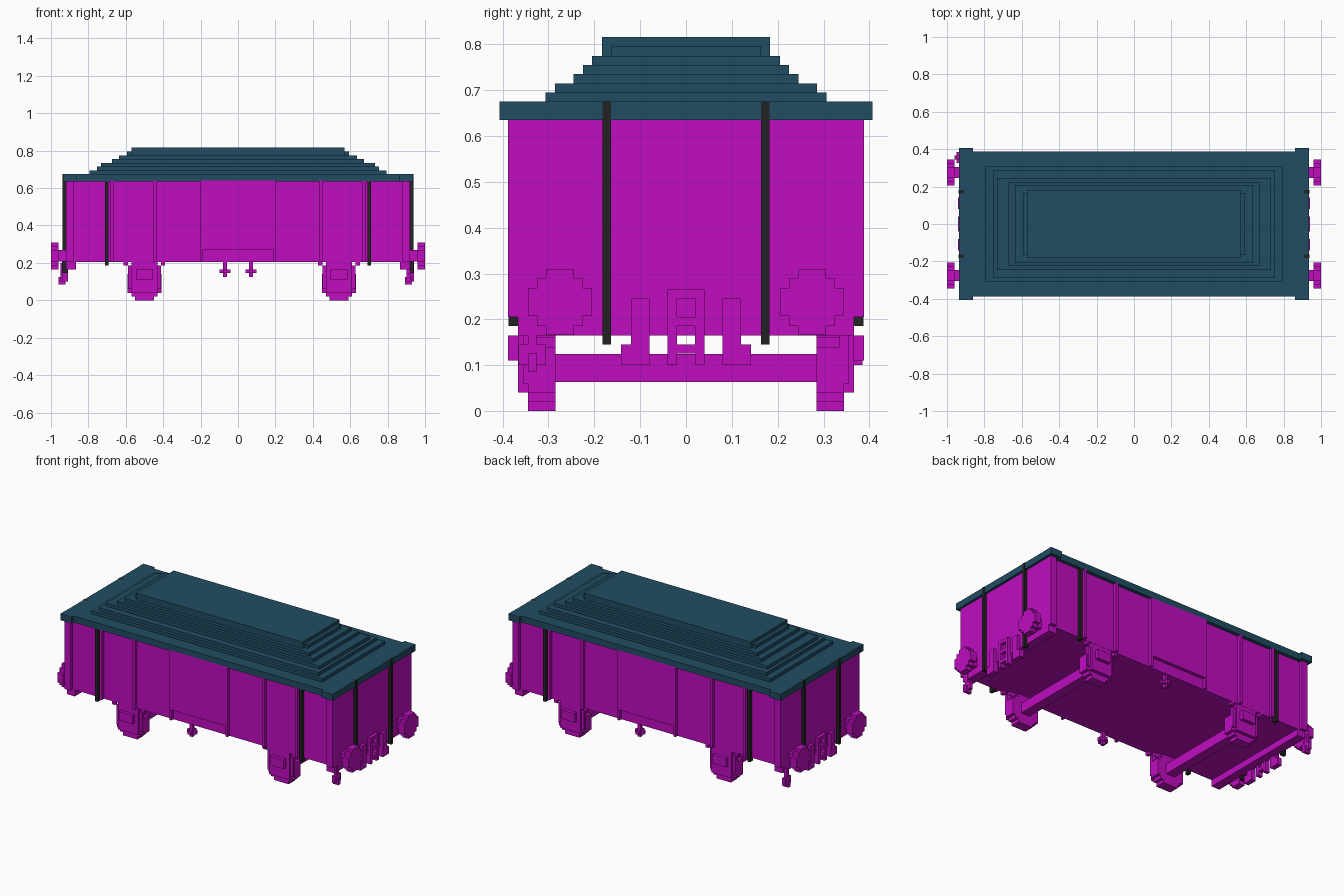
import bpy
import bmesh

default_cube = bpy.data.objects.get("Cube")
if default_cube:
    bpy.data.objects.remove(default_cube, do_unlink=True)


def make_material(name, colour):
    material = bpy.data.materials.new(name)
    material.use_nodes = True
    material.diffuse_color = (*colour, 1)
    shader = material.node_tree.nodes["Principled BSDF"]
    shader.inputs["Base Color"].default_value = (*colour, 1)
    shader.inputs["Roughness"].default_value = 0.8
    return material


magenta = make_material("magenta paint", (0.53, 0.004, 0.53))
teal = make_material("dark teal roof", (0.015, 0.075, 0.125))
black = make_material("black iron", (0.016, 0.016, 0.016))


def build(name, material, boxes, flips=((1, 1),)):
    """One object from boxes of (x range, y range, z range), repeated with x/y signs."""
    bm = bmesh.new()
    for flip_x, flip_y in flips:
        for xs, ys, zs in boxes:
            corners = [[bm.verts.new((x * flip_x, y * flip_y, z)) for y in ys for x in xs]
                       for z in zs]
            low, high = corners
            around = (0, 1, 3, 2)
            bm.faces.new([low[i] for i in around])
            bm.faces.new([high[i] for i in around])
            for i, j in zip(around, around[1:] + around[:1]):
                bm.faces.new((low[i], low[j], high[j], high[i]))
    bmesh.ops.recalc_face_normals(bm, faces=bm.faces[:])
    mesh = bpy.data.meshes.new(name)
    bm.to_mesh(mesh)
    bm.free()
    mesh.materials.append(material)
    obj = bpy.data.objects.new(name, mesh)
    bpy.context.collection.objects.link(obj)
    return obj


def both(half):
    return (-half, half)


def around(centre, half):
    return (centre - half, centre + half)


ENDS = ((1, 1), (-1, 1))
SIDES = ((1, 1), (1, -1))
CORNERS = ENDS + ((1, -1), (-1, -1))
TURNED = ((1, 1), (-1, -1))

WALL, RIB, END = 0.367, 0.388, 0.92
FLOOR, EAVES, ROOF = 0.205, 0.64, 0.675

# Body, end beams and ribs
build("body", magenta, [(both(END), both(WALL), (FLOOR, EAVES))])
build("end_beam", magenta, [((0.865, END), both(WALL), (0.165, FLOOR))], ENDS)
build("corner_post", magenta, [((0.88, END), (WALL, RIB), (FLOOR, EAVES))], CORNERS)
build("side_rib", magenta,
      [(around(x, 0.009), (WALL, RIB), (FLOOR, EAVES)) for x in (0.445, 0.672)], CORNERS)

# Side doors with a recessed lower panel
build("side_door", magenta,
      [(both(0.2), (WALL, RIB), (0.27, EAVES)),
       ((0.187, 0.2), (WALL, RIB), (FLOOR, 0.27)),
       ((-0.2, -0.187), (WALL, RIB), (FLOOR, 0.27))], SIDES)

# Black iron straps
build("side_strap", black, [(around(0.702, 0.009), (0.36, 0.387), (0.185, 0.65))], CORNERS)
build("end_strap", black, [((0.91, 0.938), around(0.173, 0.009), (0.145, ROOF))], CORNERS)

# Roof with stepped layers
build("roof_slab", teal, [(both(0.935), both(RIB), (0.635, ROOF))])
build("roof_corner", teal, [((0.86, 0.936), (0.37, 0.407), (0.635, ROOF))], CORNERS)
steps = [(0.795, 0.307), (0.754, 0.286), (0.733, 0.245), (0.674, 0.225), (0.635, 0.205)]
for number, (half_x, half_y) in enumerate(steps):
    base = ROOF + number * 0.02
    build("roof_step", teal, [(both(half_x), both(half_y), (base, base + 0.02))])
build("roof_top", teal, [(both(0.57), both(0.183), (0.775, 0.816)),
                         (both(0.594), both(0.162), (0.775, 0.796))])

# Buffers: a stem with a stepped round head
head = [(0.03, 0.072), (0.05, 0.052), (0.07, 0.03)]
build("buffer", magenta,
      [((0.96, 1), around(0.275, half_y), around(0.238, half_z)) for half_y, half_z in head]
      + [((0.91, 0.97), around(0.275, 0.03), around(0.238, 0.03))], CORNERS)

# Hoses and coupling on each end
build("end_hose", magenta,
      [((0.91, 0.94), (0.08, 0.12), (0.1, 0.245)),
       ((0.91, 0.94), (0.11, 0.142), (0.1, 0.145))], CORNERS)
coupling = [((0.91, 0.94), (0.02, 0.04), (0.1, 0.265)),
            ((0.91, 0.94), (-0.04, -0.02), (0.1, 0.265))]
coupling += [((0.91, 0.94), both(0.02), zs)
             for zs in ((0.245, 0.265), (0.185, 0.205), (0.125, 0.145))]
build("coupling", magenta, coupling, ENDS)

# Shunting step at two opposite corners
for name, x, y in (("front_step", 0.912, -0.335), ("back_step", -0.94, 0.355)):
    build(name, magenta,
          [(around(x, 0.01), around(y, 0.01), (0.085, 0.2)),
           (around(x, 0.019), around(y, 0.01), (0.085, 0.125)),
           (around(x, 0.01), around(y, 0.03), (0.1, 0.145))])

# Wheels, axle boxes, springs and axles
for name, x in (("rear", -0.5), ("lead", 0.54)):
    rim = [(0.05, (0, 0.18)), (0.07, (0.02, 0.16)), (0.09, (0.04, 0.14))]
    build(name + "_wheel", magenta,
          [(around(x, half), (0.285, 0.345), zs) for half, zs in rim], SIDES)
    build(name + "_axle_box", magenta,
          [(around(x, 0.07), (0.345, 0.366), (0.04, 0.185)),
           (around(x, 0.088), (0.335, 0.355), (0.06, 0.185)),
           (around(x, 0.045), (0.36, RIB), (0.11, 0.165))], SIDES)
    build(name + "_spring", magenta,
          [(around(x, 0.07), (0.33, 0.366), (0.18, FLOOR)),
           (around(x - 0.1, 0.011), (0.345, 0.366), (0.185, FLOOR)),
           (around(x + 0.1, 0.011), (0.345, 0.366), (0.185, FLOOR))], SIDES)
    build(name + "_axle", magenta, [(around(x, 0.03), both(0.29), (0.063, 0.124))])

# Brake handles under the doors
build("brake_handle", magenta,
      [(around(0.07, 0.01), around(0.35, 0.01), (0.125, FLOOR)),
       (around(0.07, 0.03), around(0.35, 0.01), (0.145, 0.165)),
       (around(0.07, 0.01), around(0.35, 0.03), (0.145, 0.165))], TURNED)
